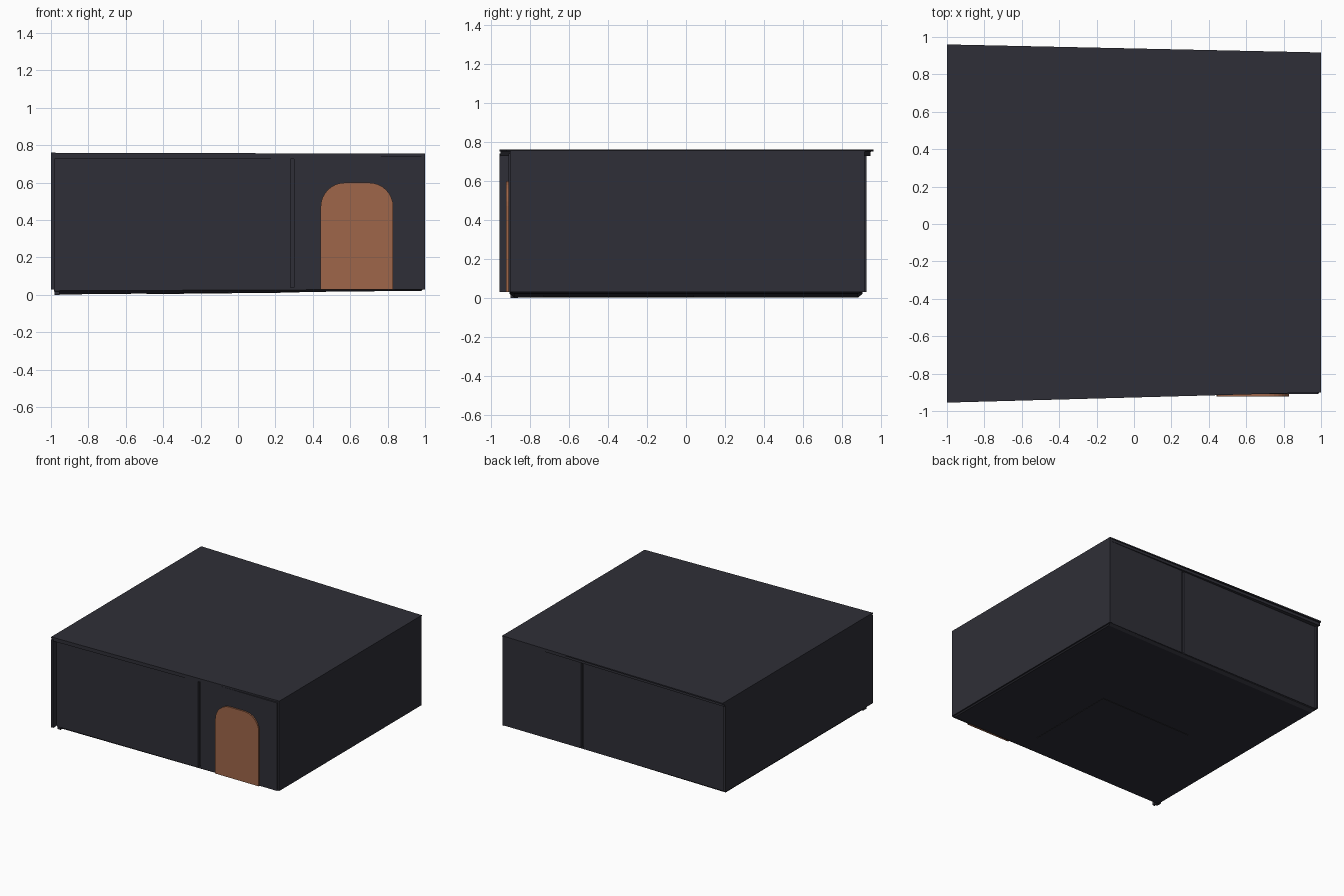
import bpy
import bmesh
import math

if "Cube" in bpy.data.objects:
    bpy.data.objects.remove(bpy.data.objects["Cube"])


def material(name, rgb):
    m = bpy.data.materials.new(name)
    m.diffuse_color = (*rgb, 1)
    m.use_nodes = True
    m.node_tree.nodes["Principled BSDF"].inputs["Base Color"].default_value = m.diffuse_color
    return m


DARK = material("charcoal", (0.028, 0.028, 0.038))
RUST = material("rust orange", (0.345, 0.133, 0.067))


def loft(name, rings, mat):
    """Closed solid running through rings of equal point count."""
    bm = bmesh.new()
    vs = [[bm.verts.new(p) for p in r] for r in rings]
    n = len(rings[0])
    for a, b in zip(vs, vs[1:]):
        for i in range(n):
            j = (i + 1) % n
            bm.faces.new((a[i], a[j], b[j], b[i]))
    bm.faces.new(vs[0])
    bm.faces.new(vs[-1])
    bmesh.ops.recalc_face_normals(bm, faces=bm.faces)
    me = bpy.data.meshes.new(name)
    bm.to_mesh(me)
    bm.free()
    me.materials.append(mat)
    ob = bpy.data.objects.new(name, me)
    bpy.context.collection.objects.link(ob)
    return ob


def ring(x0, x1, y_left, y_right, z_left, z_right):
    """Trapezoid outline, each y given as (front, back)."""
    return [(x0, y_left[0], z_left), (x1, y_right[0], z_right),
            (x1, y_right[1], z_right), (x0, y_left[1], z_left)]


def box(name, x0, x1, y0, y1, z0, z1):
    return loft(name, [ring(x0, x1, (y0, y1), (y0, y1), z, z) for z in (z0, z1)], DARK)


# Floor slab: underside slopes up to the right, with a chamfered edge
F, G = (-0.88, 0.88), (-0.905, 0.905)
loft("floor", [ring(-0.97, 0.98, F, F, 0.002, 0.022),
               ring(-0.985, 0.99, G, G, 0.022, 0.03),
               ring(-0.985, 0.99, G, G, 0.04, 0.04)], DARK)
P = (-0.73, 0.04)
loft("floor_plate", [ring(-0.49, 0.33, P, P, 0.004, 0.0125),
                     ring(-0.49, 0.33, P, P, 0.01, 0.02)], DARK)
box("corner_foot", -0.98, -0.955, -0.9, -0.86, 0.0, 0.03)

# Side walls, the left one reaching past the front
box("left_wall", -1.0, -0.982, -0.955, 0.925, 0.03, 0.74)
box("right_wall", 0.982, 1.0, -0.902, 0.915, 0.03, 0.75)

# Front and back wall panels either side of a narrow groove
for side, s in (("front", -1), ("back", 1)):
    for part, x0, x1 in (("long", -0.982, 0.28), ("short", 0.30, 0.984)):
        y0, y1 = sorted((s * 0.88, s * 0.91))
        box(f"{side}_{part}_panel", x0, x1, y0, y1, 0.03, 0.74)
    y0, y1 = sorted((s * 0.87, s * 0.892))
    box(f"{side}_groove", 0.27, 0.31, y0, y1, 0.03, 0.74)

# Roof: thin tapered sheet over a slightly smaller slab
loft("roof_slab", [ring(-1, 0.985, (-0.95, 0.945), (-0.896, 0.912), z, z)
                   for z in (0.727, 0.75)], DARK)
loft("roof_sheet", [ring(-1, 1, (-0.955, 0.96), (-0.9, 0.917), zl, zr)
                    for zl, zr in ((0.75, 0.747), (0.76, 0.755))], DARK)

# Door with rounded upper corners
X0, X1, TOP, R = 0.442, 0.83, 0.60, 0.13
outline = [(X0, 0.03), (X1, 0.03)]
for cx, start in ((X1 - R, 0), (X0 + R, 90)):
    for i in range(9):
        a = math.radians(start + i * 90 / 8)
        outline.append((cx + R * math.cos(a), TOP - R + R * math.sin(a)))
loft("door", [[(x, y, z) for x, z in outline] for y in (-0.905, -0.922)], RUST)
